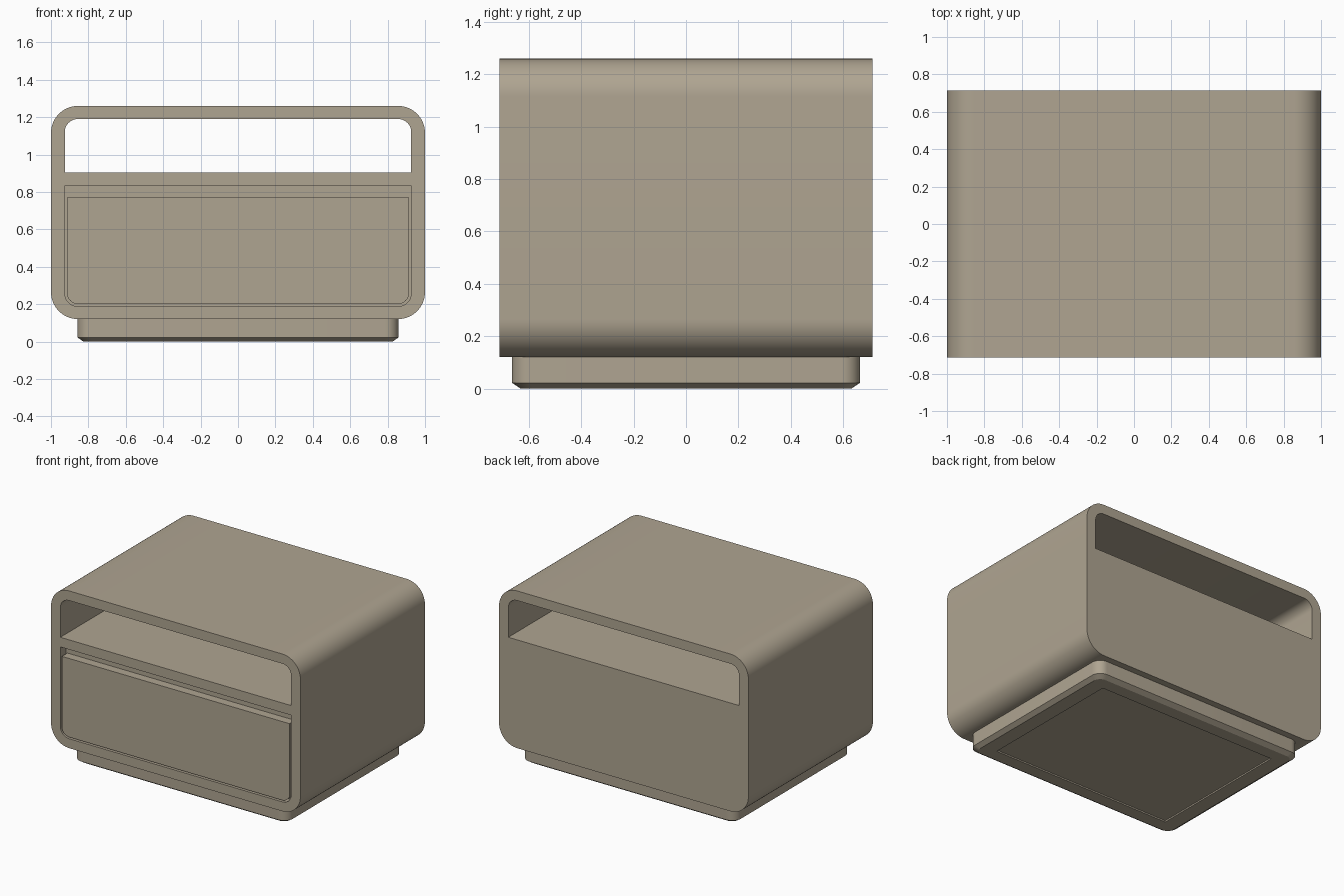
import bpy, bmesh
from math import sin, cos, pi, radians

if "Cube" in bpy.data.objects:
    bpy.data.objects.remove(bpy.data.objects["Cube"])

tan = bpy.data.materials.new("tan_wood")
tan.diffuse_color = (0.43, 0.375, 0.285, 1)
tan.use_nodes = True
tan.node_tree.nodes["Principled BSDF"].inputs["Base Color"].default_value = tan.diffuse_color


def rounded(x0, x1, v0, v1, r_low, r_high, n=16):
    """Counter-clockwise rounded rectangle with separate low and high corner radii."""
    pts = []
    for cx, cv, r, a in ((x1, v1, r_high, 0), (x0, v1, r_high, 1),
                         (x0, v0, r_low, 2), (x1, v0, r_low, 3)):
        if r == 0:
            pts.append((cx, cv))
            continue
        mx = cx - r if cx == x1 else cx + r
        mv = cv - r if cv == v1 else cv + r
        for i in range(n + 1):
            t = (a + i / n) * pi / 2
            pts.append((mx + r * cos(t), mv + r * sin(t)))
    return pts


def loft(name, rings):
    """Skin a stack of matching 3D rings and cap both ends."""
    bm = bmesh.new()
    loops = [[bm.verts.new(p) for p in ring] for ring in rings]
    for a, b in zip(loops, loops[1:]):
        for i in range(len(a)):
            j = (i + 1) % len(a)
            bm.faces.new((a[i], a[j], b[j], b[i]))
    bm.faces.new(loops[0][::-1])
    bm.faces.new(loops[-1])
    bmesh.ops.recalc_face_normals(bm, faces=bm.faces)
    me = bpy.data.meshes.new(name)
    bm.to_mesh(me)
    bm.free()
    me.materials.append(tan)
    ob = bpy.data.objects.new(name, me)
    bpy.context.collection.objects.link(ob)
    return ob


def prism(name, profile, y0, y1):
    """Extrude an x-z profile along y."""
    return loft(name, [[(x, y, z) for x, z in profile] for y in (y0, y1)])


def cut(target, cutter):
    mod = target.modifiers.new("cut", 'BOOLEAN')
    mod.operation = 'DIFFERENCE'
    mod.solver = 'EXACT'
    mod.object = cutter
    bpy.context.view_layer.objects.active = target
    bpy.ops.object.modifier_apply(modifier=mod.name)
    bpy.data.objects.remove(cutter)


def smooth(ob):
    ob.data.shade_smooth()
    ob.data.set_sharp_from_angle(angle=radians(30))


# cabinet body with rounded corners
body = prism("cabinet_body", rounded(-1, 1, 0.12, 1.26, 0.145, 0.145), -0.713, 0.713)

# open shelf running right through, and shallow recess for the drawer
cut(body, prism("shelf_cutter", rounded(-0.926, 0.926, 0.905, 1.19, 0, 0.07), -1, 1))
cut(body, prism("recess_cutter", rounded(-0.926, 0.926, 0.188, 0.835, 0.07, 0), -1, -0.65))

# drawer front, leaving a finger gap above
drawer = prism("drawer_front", rounded(-0.914, 0.914, 0.2, 0.77, 0.06, 0), -0.713, -0.648)

# plinth: recessed underside, chamfered lower edge, rounded upright corners
rings = []
for hx, hy, r, z in ((0.72, 0.54, 0.004, 0.01), (0.72, 0.54, 0.004, 0),
                     (0.827, 0.632, 0.05, 0), (0.858, 0.665, 0.07, 0.022),
                     (0.858, 0.665, 0.07, 0.12)):
    rings.append([(x, y, z) for x, y in rounded(-hx, hx, -hy, hy, r, r, 10)])
plinth = loft("plinth", rings)

for ob in (body, drawer, plinth):
    smooth(ob)
